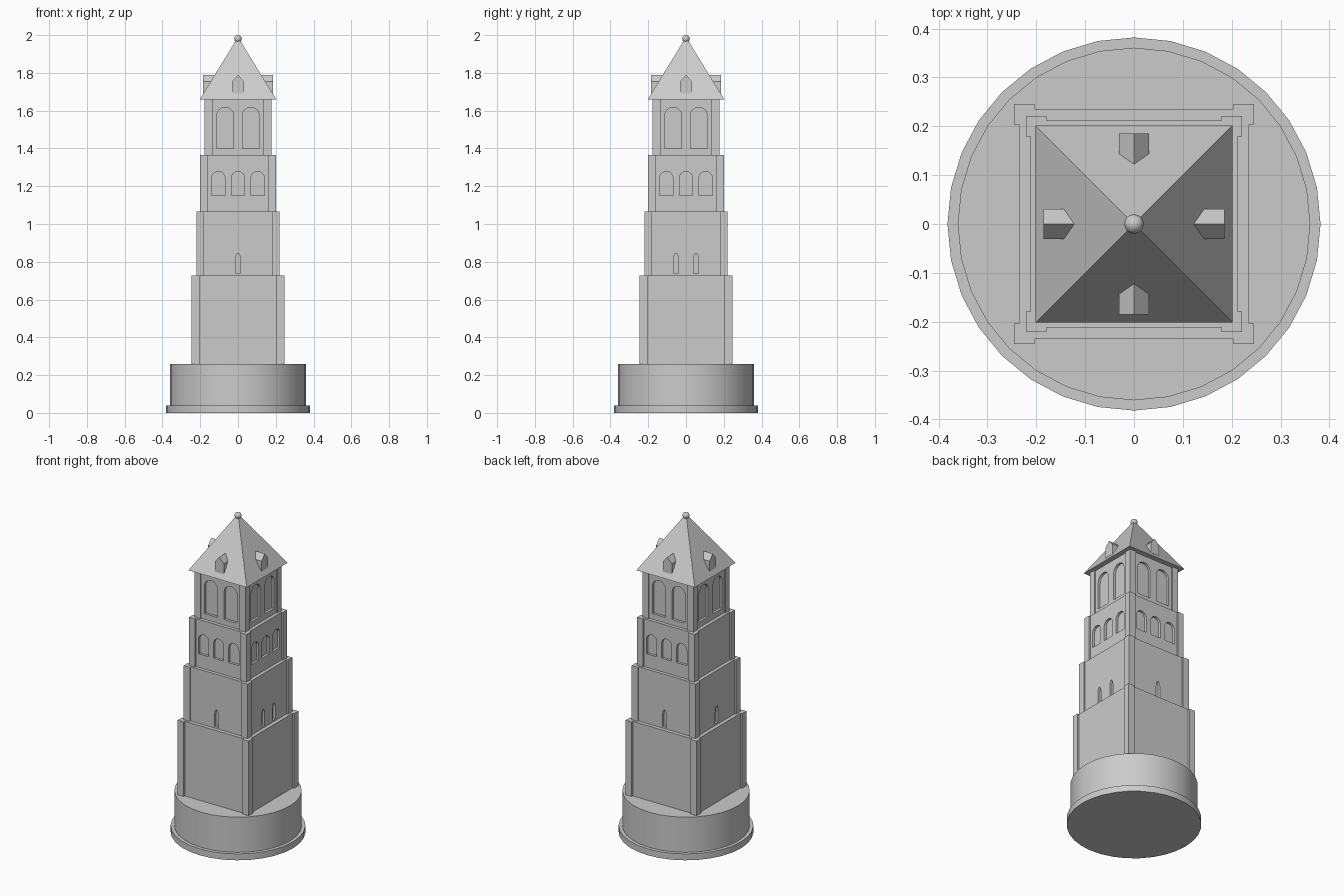
import bpy, bmesh, math
from mathutils import Matrix, Vector

if "Cube" in bpy.data.objects:
    bpy.data.objects.remove(bpy.data.objects["Cube"])

stone = bpy.data.materials.new("grey_stone")
stone.use_nodes = True
GREY = (0.6, 0.6, 0.6, 1)
stone.diffuse_color = GREY
stone.node_tree.nodes["Principled BSDF"].inputs["Base Color"].default_value = GREY

FRONT, RIGHT, BACK, LEFT = range(4)


def finish(bm, name, smooth=False):
    bmesh.ops.recalc_face_normals(bm, faces=bm.faces)
    mesh = bpy.data.meshes.new(name)
    bm.to_mesh(mesh)
    bm.free()
    mesh.materials.append(stone)
    ob = bpy.data.objects.new(name, mesh)
    bpy.context.collection.objects.link(ob)
    if smooth:
        bpy.ops.object.select_all(action="DESELECT")
        ob.select_set(True)
        bpy.context.view_layer.objects.active = ob
        bpy.ops.object.shade_smooth_by_angle(angle=math.radians(35))
    return ob


def add_box(bm, x0, x1, y0, y1, z0, z1):
    size = Matrix.Diagonal((x1 - x0, y1 - y0, z1 - z0, 1))
    middle = Matrix.Translation(((x0 + x1) / 2, (y0 + y1) / 2, (z0 + z1) / 2))
    bmesh.ops.create_cube(bm, size=1, matrix=middle @ size)


def add_cone(bm, r0, r1, z0, z1, sides, turn=0):
    place = Matrix.Translation((0, 0, (z0 + z1) / 2)) @ Matrix.Rotation(turn, 4, "Z")
    bmesh.ops.create_cone(bm, cap_ends=True, segments=sides, radius1=r0,
                          radius2=r1, depth=z1 - z0, matrix=place)


def add_prism(bm, outline, near, far, side):
    """Extrude an upright outline along y, then turn it to one side of the tower."""
    turn = Matrix.Rotation(side * math.pi / 2, 3, "Z")
    verts = [bm.verts.new(turn @ Vector((u, -far, z))) for u, z in outline]
    face = bm.faces.new(verts)
    moved = bmesh.ops.extrude_face_region(bm, geom=[face])["geom"]
    bmesh.ops.translate(bm, vec=turn @ Vector((0, far - near, 0)),
                        verts=[g for g in moved if isinstance(g, bmesh.types.BMVert)])


def arch(centre, half, bottom, spring, rise):
    pts = [(centre - half, bottom), (centre + half, bottom)]
    for i in range(13):
        a = math.pi * i / 12
        pts.append((centre + half * math.cos(a), spring + rise * math.sin(a)))
    return pts


def make_tier(name, outer, wall, z0, z1, windows):
    # wall block with recessed windows
    bm = bmesh.new()
    add_box(bm, -wall, wall, -wall, wall, z0, z1)
    body = finish(bm, name + "_wall")
    if windows:
        bm = bmesh.new()
        for side, outline in windows:
            add_prism(bm, outline, wall - 0.015, wall + 0.03, side)
        cutter = finish(bm, name + "_window_cutter")
        cutter.hide_render = True
        cut = body.modifiers.new("windows", "BOOLEAN")
        cut.operation, cut.solver, cut.object = "DIFFERENCE", "EXACT", cutter
        graph = bpy.context.evaluated_depsgraph_get()
        body_mesh = bpy.data.meshes.new_from_object(body.evaluated_get(graph))
        body.modifiers.clear()
        body.data = body_mesh
        bpy.data.objects.remove(cutter)
    # corner pilasters
    bm = bmesh.new()
    inner = outer - 0.042
    for sx in (-1, 1):
        for sy in (-1, 1):
            xs = sorted((sx * inner, sx * outer))
            ys = sorted((sy * inner, sy * outer))
            add_box(bm, *xs, *ys, z0, z1)
    finish(bm, name + "_corner_pilasters")


# round plinth
bm = bmesh.new()
add_cone(bm, 0.382, 0.382, 0, 0.04, 32)
finish(bm, "plinth_foot", smooth=True)
bm = bmesh.new()
add_cone(bm, 0.361, 0.361, 0.02, 0.26, 32)
finish(bm, "plinth_drum", smooth=True)

# stepped tower tiers
slits = [(side, arch(u, 0.014, 0.737, 0.8, 0.045))
         for side, places in ((FRONT, [0]), (RIGHT, [-0.053, 0.053]), (BACK, [0]), (LEFT, [0]))
         for u in places]
triples = [(side, arch(u, 0.035, 1.15, 1.243, 0.035))
           for side in (FRONT, RIGHT, BACK) for u in (-0.104, 0, 0.104)]
bells = [(side, arch(u, 0.045, 1.4, 1.573, 0.045))
         for side in range(4) for u in (-0.068, 0.068)]
make_tier("lower_tier", 0.246, 0.235, 0.26, 0.727, [])
make_tier("slit_tier", 0.221, 0.212, 0.727, 1.066, slits)
make_tier("arcade_tier", 0.2, 0.191, 1.066, 1.365, triples)
make_tier("belfry_tier", 0.178, 0.17, 1.365, 1.66, bells)

# pyramid roof
bm = bmesh.new()
add_cone(bm, 0.202 * math.sqrt(2), 0, 1.66, 1.99, 4, math.pi / 4)
finish(bm, "roof")

# gabled dormers
bm = bmesh.new()
gable = [(-0.031, 1.69), (0.031, 1.69), (0.031, 1.755), (0, 1.79), (-0.031, 1.755)]
for side in range(4):
    add_prism(bm, gable, 0.1, 0.185, side)
finish(bm, "dormers")

# finial ball
bm = bmesh.new()
bmesh.ops.create_uvsphere(bm, u_segments=16, v_segments=8, radius=0.02,
                          matrix=Matrix.Translation((0, 0, 1.98)))
finish(bm, "finial_ball", smooth=True)
